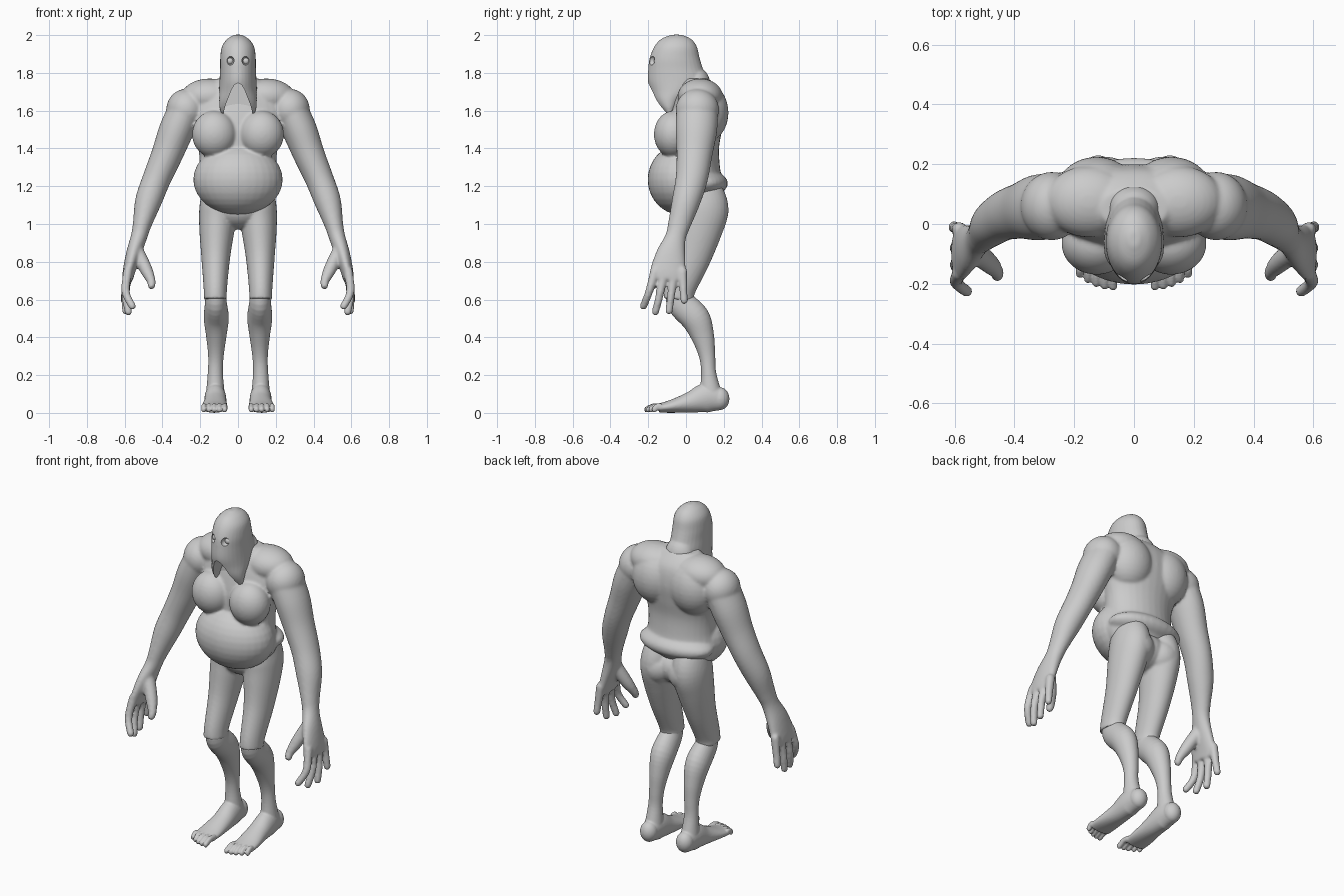
import bpy, bmesh, math
from mathutils import Vector, Matrix

if "Cube" in bpy.data.objects:
    bpy.data.objects.remove(bpy.data.objects["Cube"])

GREY = (0.6, 0.6, 0.6, 1)
skin = bpy.data.materials.new("plain_grey")
skin.use_nodes = True
skin.diffuse_color = GREY
skin.node_tree.nodes["Principled BSDF"].inputs["Base Color"].default_value = GREY
BOTH = (1, -1)


def spline(rows, steps=5):
    """Catmull-Rom through rows of (x, y, z, width radius, depth radius)."""
    rows = [Vector(r) for r in rows]
    pts = [rows[0]] + rows + [rows[-1]]
    out = []
    for p0, p1, p2, p3 in zip(pts, pts[1:], pts[2:], pts[3:]):
        for k in range(steps):
            t = k / steps
            out.append(0.5 * (2 * p1 + (p2 - p0) * t + (2 * p0 - 5 * p1 + 4 * p2 - p3) * t * t
                              + (3 * p1 - p0 - 3 * p2 + p3) * t ** 3))
    return out + [rows[-1]]


def blob(bm, centre, radii, sides=(1,)):
    """Ellipsoid, optionally on both sides."""
    for s in sides:
        c = Vector((centre[0] * s, centre[1], centre[2]))
        m = Matrix.Translation(c) @ Matrix.Diagonal((*radii, 1))
        bmesh.ops.create_uvsphere(bm, u_segments=32, v_segments=16, radius=1, matrix=m)


def limb(bm, rows, sides=(1,), flat=False, ends=False, n=32):
    """Elliptical tube along a path; flat keeps every ring horizontal."""
    for s in sides:
        path = spline([(r[0] * s, *r[1:]) for r in rows])
        rings = []
        for i, p in enumerate(path):
            t = path[min(i + 1, len(path) - 1)].xyz - path[max(i - 1, 0)].xyz
            t = Vector((0, 0, 1)) if flat else t.normalized()
            side = Vector((1, 0, 0))
            side = (side - t * side.dot(t)).normalized()
            up = t.cross(side)
            rings.append([bm.verts.new(Vector(p[:3]) + side * p[3] * math.cos(a) + up * p[4] * math.sin(a))
                          for a in (2 * math.pi * k / n for k in range(n))])
        for a, b in zip(rings, rings[1:]):
            for k in range(n):
                bm.faces.new((a[k], a[k - 1], b[k - 1], b[k]))
        bm.faces.new(rings[0])
        bm.faces.new(rings[-1][::-1])
        if ends:
            for r in (rows[0], rows[-1]):
                blob(bm, (r[0] * s, r[1], r[2]), (r[3], min(r[3:]) if r[4] < r[3] else r[3], r[4]))


def finish(name, bm, voxel=0, smooth=0, cutters=()):
    """Turn a bmesh into an object, fusing overlapping volumes when voxel is set."""
    bmesh.ops.recalc_face_normals(bm, faces=bm.faces)
    mesh = bpy.data.meshes.new(name)
    bm.to_mesh(mesh)
    bm.free()
    ob = bpy.data.objects.new(name, mesh)
    bpy.context.scene.collection.objects.link(ob)
    if voxel:
        r = ob.modifiers.new("fuse", 'REMESH')
        r.mode, r.voxel_size = 'VOXEL', voxel
        m = ob.modifiers.new("soften", 'SMOOTH')
        m.factor, m.iterations = 0.5, smooth
    for c in cutters:
        b = ob.modifiers.new("cut", 'BOOLEAN')
        b.operation, b.object, b.solver = 'DIFFERENCE', c, 'EXACT'
    if ob.modifiers:
        dg = bpy.context.evaluated_depsgraph_get()
        ob.data = bpy.data.meshes.new_from_object(ob.evaluated_get(dg))
        ob.data.name = name
        ob.modifiers.clear()
    ob.data.materials.clear()
    ob.data.materials.append(skin)
    for v in ob.data.vertices:
        v.co.z = max(v.co.z, 0)
    bpy.ops.object.select_all(action='DESELECT')
    ob.select_set(True)
    bpy.context.view_layer.objects.active = ob
    bpy.ops.object.shade_smooth_by_angle(angle=math.radians(40))
    return ob


# Torso with belly, chest, back and shoulders
bm = bmesh.new()
limb(bm, [(0, .04, 1.13, .19, .12), (0, .03, 1.2, .22, .165), (0, .03, 1.3, .205, .15),
          (0, .035, 1.4, .21, .14), (0, .045, 1.5, .24, .145), (0, .06, 1.6, .27, .14),
          (0, .065, 1.7, .22, .115), (0, .05, 1.77, .11, .07)], flat=True)
blob(bm, (0, -.025, 1.235), (.237, .178, .187))
blob(bm, (0, .085, 1.215), (.232, .137, .075))
blob(bm, (.125, -.065, 1.475), (.118, .105, .125), BOTH)
blob(bm, (.125, .1, 1.59), (.14, .125, .16), BOTH)
blob(bm, (.15, .075, 1.675), (.15, .12, .095), BOTH)
blob(bm, (.275, .06, 1.605), (.105, .115, .11), BOTH)

# Arms, palms, fingers and thumbs
limb(bm, [(.27, .06, 1.62, .09, .11), (.325, .055, 1.5, .092, .11), (.375, .045, 1.37, .083, .095),
          (.43, .03, 1.24, .075, .085), (.475, 0, 1.12, .07, .075), (.507, -.035, 1.0, .05, .06),
          (.525, -.055, .93, .043, .055), (.553, -.08, .84, .04, .078),
          (.577, -.095, .75, .033, .095), (.585, -.1, .705, .028, .09)], BOTH)
FINGERS = [(-.165, .56, -.225, .565), (-.115, .58, -.162, .535),
           (-.065, .595, -.09, .54), (-.018, .603, -.01, .595)]
for root_y, tip_x, tip_y, tip_z in FINGERS:
    mid = (.595, (root_y + tip_y) / 2, (.74 + tip_z) / 2 - .01, .022, .021)
    limb(bm, [(.583, root_y, .75, .025, .025), mid, (tip_x, tip_y, tip_z, .02, .02)], BOTH, ends=True, n=16)
limb(bm, [(.535, -.09, .86, .035, .04), (.487, -.13, .76, .034, .034),
          (.46, -.16, .7, .024, .024), (.458, -.172, .675, .021, .021)], BOTH, ends=True, n=16)
finish("torso_and_arms", bm, .008, 7)

# Shorts
bm = bmesh.new()
limb(bm, [(.1, .075, 1.17, .09, .12), (.105, .09, 1.08, .1, .135), (.112, .07, .97, .093, .122),
          (.118, .03, .82, .076, .1), (.12, -.03, .66, .062, .082), (.12, -.04, .6, .061, .08)], BOTH)
blob(bm, (0, .07, 1.08), (.17, .13, .11))
blob(bm, (.09, .125, 1.065), (.1, .1, .1), BOTH)
finish("shorts", bm, .008, 4)

# Lower legs, feet and toes
bm = bmesh.new()
limb(bm, [(.118, -.04, .65, .052, .068), (.117, -.025, .58, .058, .075), (.115, .05, .5, .066, .077),
          (.115, .09, .4, .053, .06), (.117, .112, .3, .041, .043), (.12, .12, .21, .04, .04),
          (.12, .13, .1, .05, .06)], BOTH)
limb(bm, [(.12, .185, .07, .046, .058), (.12, .11, .08, .056, .078), (.12, .02, .055, .06, .055),
          (.125, -.08, .034, .068, .034), (.127, -.145, .025, .068, .024)], BOTH, ends=False)
blob(bm, (.12, .18, .075), (.05, .05, .06), BOTH)
for i in range(5):
    x, tip, r = .07 + .028 * i, -.208 + .0025 * i * i, .014 - .0004 * i
    limb(bm, [(x, -.13, .03, r, .018), (x, (tip - .13) / 2, .034, r, .017),
              (x, tip, .018, r, .016)], BOTH, ends=True, n=16)
finish("lower_legs", bm, .005, 3)

# Cutters for the eye sockets and the arched opening below the face
bm = bmesh.new()
blob(bm, (.042, -.187, 1.865), (.021, .034, .024), BOTH)
sockets = finish("socket_cutter", bm)
bm = bmesh.new()
half = [(.018, 1.738), (.034, 1.712), (.048, 1.675), (.066, 1.63), (.082, 1.57)]
arch = [(-x, z) for x, z in half[::-1]] + [(0, 1.747)] + half
face = bm.faces.new([bm.verts.new((x, -.3, z)) for x, z in arch])
grown = bmesh.ops.extrude_face_region(bm, geom=[face])["geom"]
bmesh.ops.translate(bm, vec=(0, .23, 0), verts=[v for v in grown if isinstance(v, bmesh.types.BMVert)])
mouth = finish("arch_cutter", bm)

# Hooded head
bm = bmesh.new()
limb(bm, [(0, -.085, 1.585, .09, .03), (0, -.09, 1.62, .098, .058), (0, -.085, 1.66, .1, .087),
          (0, -.055, 1.71, .1, .135), (0, -.045, 1.76, .098, .157), (0, -.055, 1.82, .095, .145),
          (0, -.06, 1.88, .094, .132), (0, -.055, 1.94, .085, .112), (0, -.052, 1.98, .056, .078),
          (0, -.05, 2.002, .018, .025)], flat=True)
blob(bm, (0, .055, 1.73), (.088, .075, .1))
finish("hooded_head", bm, .006, 4, (sockets, mouth))
for cutter in (sockets, mouth):
    bpy.data.objects.remove(cutter)

# Eyes
bm = bmesh.new()
blob(bm, (.042, -.15, 1.862), (.02, .02, .02), BOTH)
finish("eyes", bm)
